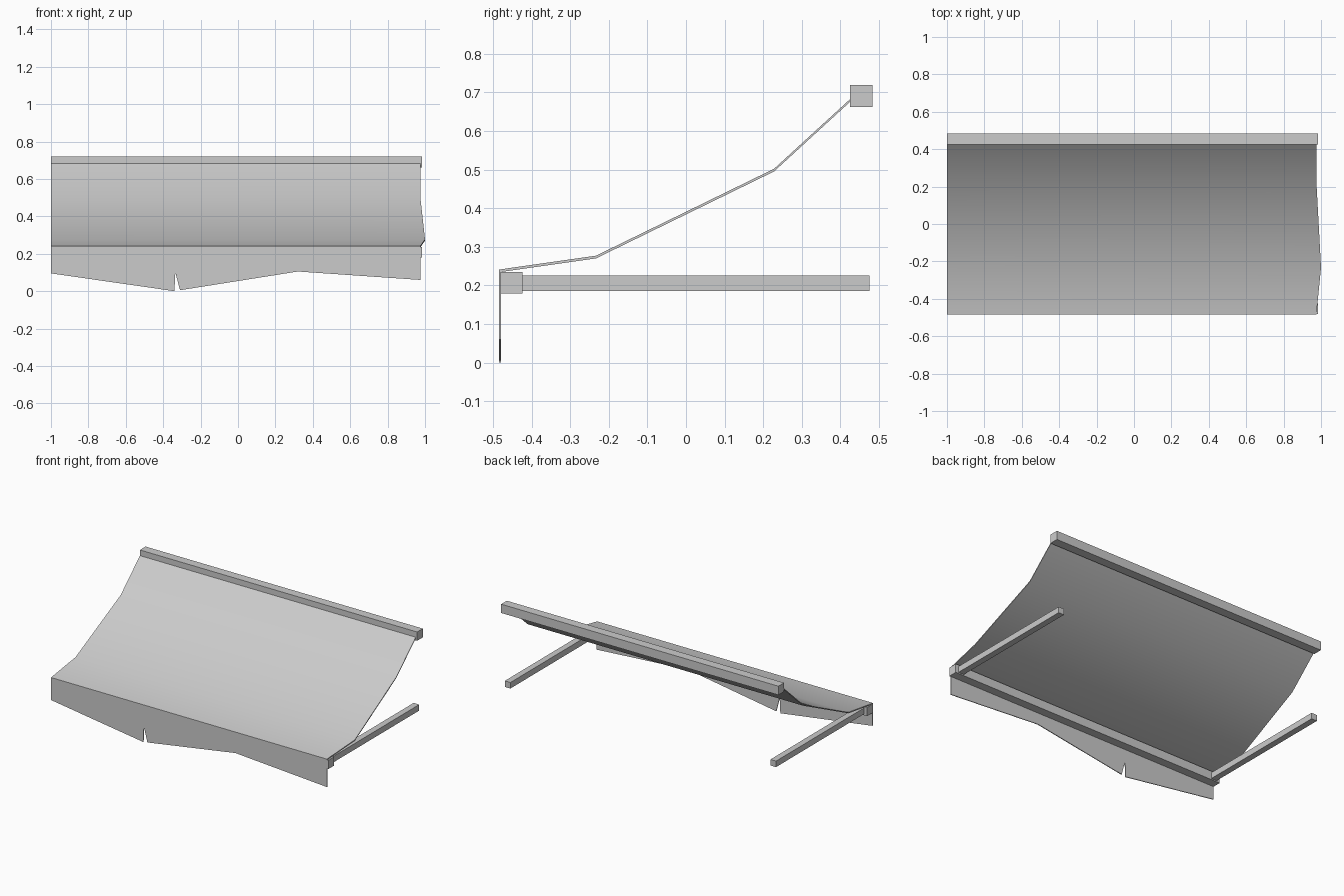
import bpy
import bmesh
import math

old = bpy.data.objects.get("Cube")
if old:
    bpy.data.objects.remove(old, do_unlink=True)

grey = bpy.data.materials.new("light grey")
grey.use_nodes = True
colour = (0.6, 0.6, 0.6, 1)
grey.diffuse_color = colour
grey.node_tree.nodes["Principled BSDF"].inputs["Base Color"].default_value = colour


def finish(name, bm):
    bmesh.ops.recalc_face_normals(bm, faces=bm.faces)
    mesh = bpy.data.meshes.new(name)
    bm.to_mesh(mesh)
    bm.free()
    mesh.materials.append(grey)
    obj = bpy.data.objects.new(name, mesh)
    bpy.context.collection.objects.link(obj)
    return obj


def box(name, low, high):
    bm = bmesh.new()
    bmesh.ops.create_cube(bm, size=1)
    for v in bm.verts:
        v.co = [a + (c + 0.5) * (b - a) for a, b, c in zip(low, high, v.co)]
    return finish(name, bm)


def thicken(bm, offset):
    # Extrude every face by one offset to make a closed thin sheet
    result = bmesh.ops.extrude_face_region(bm, geom=bm.faces[:], use_keep_orig=True)
    verts = [g for g in result["geom"] if isinstance(g, bmesh.types.BMVert)]
    bmesh.ops.translate(bm, verts=verts, vec=offset)


# Sagging canopy cloth: rows of (right edge x, y, z) from front to wall
rows = [(0.975, -0.484, 0.241), (1.0, -0.233, 0.277),
        (0.975, 0.228, 0.502), (0.975, 0.43, 0.687)]
bm = bmesh.new()
pairs = [(bm.verts.new((-1, y, z)), bm.verts.new((x, y, z))) for x, y, z in rows]
for (a, b), (c, d) in zip(pairs, pairs[1:]):
    bm.faces.new((a, b, d, c))
thicken(bm, (0, 0, -0.007))
cloth = finish("canopy_cloth", bm)
bpy.context.view_layer.objects.active = cloth
cloth.select_set(True)
bpy.ops.object.shade_smooth_by_angle(angle=math.radians(35))
cloth.select_set(False)

# Hanging front flap with a ragged hem and a torn notch
hem = [(-1, 0.1), (-0.34, 0.005), (-0.335, 0.105), (-0.31, 0.01),
       (0.32, 0.11), (0.975, 0.065)]
bm = bmesh.new()
bottom = [bm.verts.new((x, -0.484, z - 0.005)) for x, z in hem]
top = [bm.verts.new((x, -0.484, 0.24)) for x, z in hem]
for i in range(len(hem) - 1):
    bm.faces.new((bottom[i], bottom[i + 1], top[i + 1], top[i]))
thicken(bm, (0, 0.005, 0))
finish("front_flap", bm)

# Wooden frame: two long rails and two support arms
box("wall_rail", (-1, 0.425, 0.662), (0.985, 0.483, 0.719))
box("front_rail", (-1, -0.481, 0.179), (0.985, -0.424, 0.235))
for name, x in (("right_arm", -0.957), ("left_arm", 0.945)):
    box(name, (x - 0.02, -0.44, 0.186), (x + 0.02, 0.475, 0.225))
